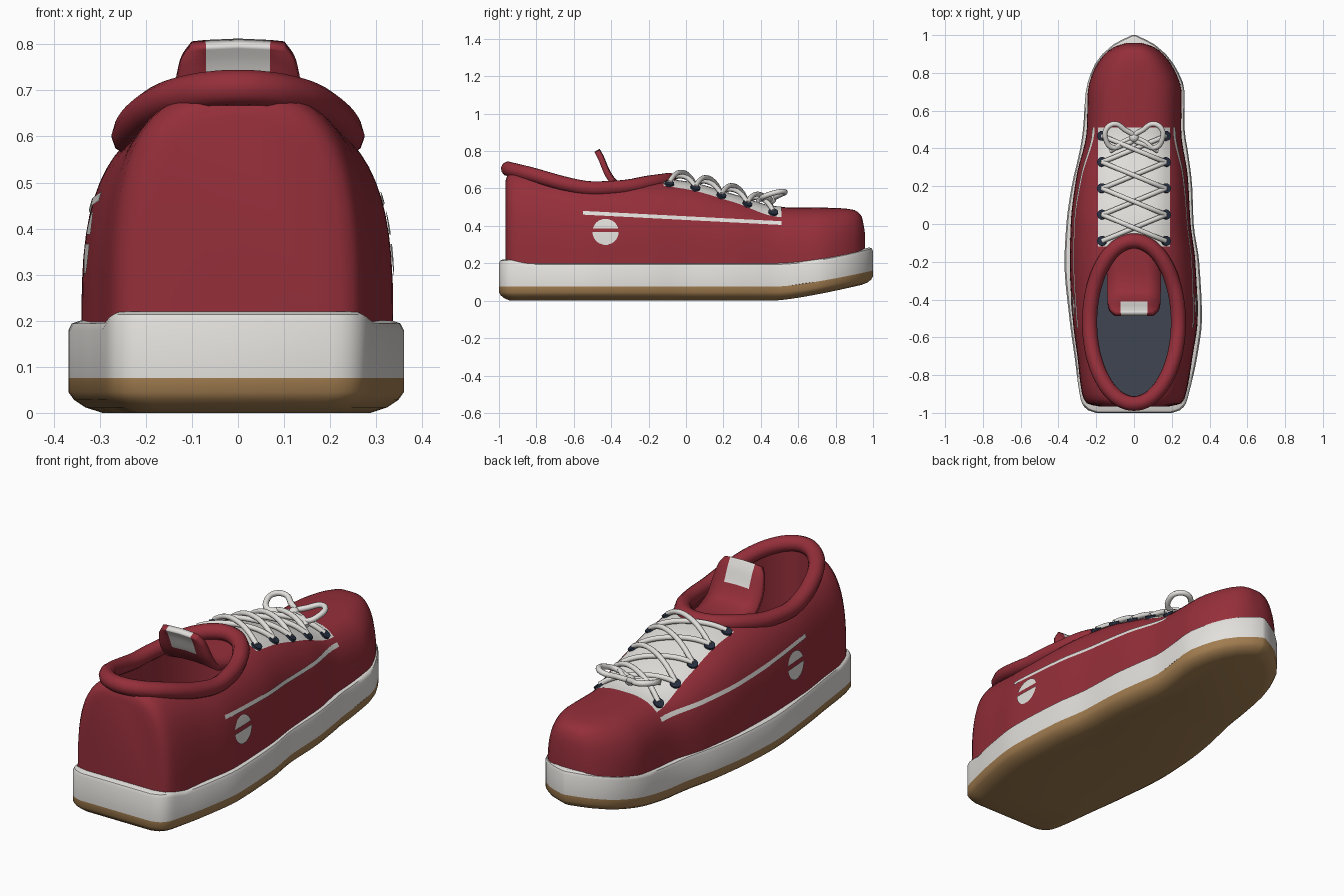
import bpy, bmesh, math
from mathutils import Vector

if "Cube" in bpy.data.objects:
    bpy.data.objects.remove(bpy.data.objects["Cube"])


def material(name, rgb):
    m = bpy.data.materials.new(name)
    m.diffuse_color = (*rgb, 1)
    m.use_nodes = True
    m.node_tree.nodes["Principled BSDF"].inputs["Base Color"].default_value = m.diffuse_color
    return m


RED = material("red canvas", (0.30, 0.028, 0.042))
WHITE = material("off white", (0.76, 0.74, 0.71))
TAN = material("tan rubber", (0.36, 0.205, 0.08))
INSOLE = material("slate lining", (0.05, 0.06, 0.085))
NAVY = material("navy eyelet", (0.02, 0.03, 0.055))


def sample(table, y):
    """Monotone cubic interpolation of rows (key, a, b, ...)."""
    y = min(max(y, table[0][0]), table[-1][0])
    i = max(k for k in range(len(table) - 1) if table[k][0] <= y)

    def slope(k, c):
        if k == 0 or k == len(table) - 1:
            k = min(k, len(table) - 2)
            return (table[k + 1][c] - table[k][c]) / (table[k + 1][0] - table[k][0])
        p, q = [(table[j + 1][c] - table[j][c]) / (table[j + 1][0] - table[j][0]) for j in (k - 1, k)]
        return 2 * p * q / (p + q) if p * q > 0 else 0
    a, b = table[i], table[i + 1]
    d = b[0] - a[0]
    t = (y - a[0]) / d
    return [(2*t**3 - 3*t**2 + 1) * a[c] + (t**3 - 2*t*t + t) * d * slope(i, c)
            + (3*t*t - 2*t**3) * b[c] + (t**3 - t*t) * d * slope(i + 1, c) for c in range(1, len(a))]


def stations(table, step):
    ys = []
    for a, b in zip(table, table[1:]):
        n = max(2, round((b[0] - a[0]) / step))
        ys += [a[0] + (b[0] - a[0]) * k / n for k in range(n)]
    return ys + [table[-1][0]]


def make(name, rows, mats, closed=False, caps=False, angle=40):
    """Skin a list of equally long point rows."""
    bm = bmesh.new()
    vs = [[bm.verts.new(p) for p in r] for r in rows]
    n = len(rows[0])
    for r, s in zip(vs, vs[1:]):
        for j in range(n if closed else n - 1):
            k = (j + 1) % n
            bm.faces.new((r[j], r[k], s[k], s[j]))
    if caps:
        bm.faces.new(vs[0])
        bm.faces.new(vs[-1])
    bmesh.ops.recalc_face_normals(bm, faces=bm.faces)
    me = bpy.data.meshes.new(name)
    bm.to_mesh(me)
    bm.free()
    ob = bpy.data.objects.new(name, me)
    bpy.context.collection.objects.link(ob)
    for m in mats:
        me.materials.append(m)
    smooth(ob, angle)
    return ob


def smooth(ob, angle=40):
    bpy.ops.object.select_all(action='DESELECT')
    bpy.context.view_layer.objects.active = ob
    ob.select_set(True)
    bpy.ops.object.shade_smooth_by_angle(angle=math.radians(angle))


def tube(name, pts, radius, mat, cyclic=False):
    cu = bpy.data.curves.new(name, 'CURVE')
    cu.dimensions = '3D'
    cu.bevel_depth, cu.bevel_resolution, cu.resolution_u = radius, 3, 4
    cu.use_fill_caps = True
    sp = cu.splines.new('BEZIER')
    sp.bezier_points.add(len(pts) - 1)
    for b, p in zip(sp.bezier_points, pts):
        b.co = p
        b.handle_left_type = b.handle_right_type = 'AUTO'
    sp.use_cyclic_u = cyclic
    ob = bpy.data.objects.new(name, cu)
    bpy.context.collection.objects.link(ob)
    cu.materials.append(mat)
    bpy.ops.object.select_all(action='DESELECT')
    bpy.context.view_layer.objects.active = ob
    ob.select_set(True)
    bpy.ops.object.convert(target='MESH')
    smooth(bpy.context.object, 60)


# Sole: outline (y, left, right) stacked in inset layers, toe springs upward
OUT = [(-1, .20, .20), (-.985, .245, .245), (-.95, .275, .275), (-.9, .288, .29), (-.7, .315, .335),
       (-.5, .342, .36), (-.2, .368, .345), (0, .358, .316), (.2, .33, .308), (.4, .285, .283), (.5, .27, .268),
       (.7, .255, .268), (.85, .205, .208), (.95, .11, .11), (1, .01, .01)]
oy = stations(OUT, .05)
outline = [(sample(OUT, y)[1], y) for y in oy] + [(-sample(OUT, y)[0], y) for y in reversed(oy)]


def spring(y, power):
    return .085 * max(0, (y - .5) / .5) ** power


def sole_layer(inset, dz, top=False):
    pts = []
    for x, y in outline:
        z = .20 + spring(y, 1.6) + .02 * min(1, max(0, (-y - .85) / .1)) if top else spring(y, 1.3)
        pts.append((x * (1 - inset / .3), y * (1 - inset), z + dz))
    return pts


make("outsole", [sole_layer(.06, 0), sole_layer(.03, .012), sole_layer(.01, .028), sole_layer(0, .045),
                 sole_layer(0, .076)], [TAN], True, True)
make("midsole", [sole_layer(0, .076), sole_layer(0, -.02, True), sole_layer(.006, -.006, True),
                 sole_layer(.02, 0, True)], [WHITE], True, True)

# Upper: rounded box sections (y, left, right, height)
UP = [(-.965, .19, .19, .64), (-.95, .25, .25, .68), (-.9, .275, .275, .70), (-.7, .30, .31, .68),
      (-.5, .325, .337, .66), (-.2, .34, .325, .652), (0, .335, .30, .635), (.25, .305, .285, .567),
      (.5, .25, .25, .50), (.7, .245, .252, .498), (.82, .21, .212, .495), (.9, .155, .155, .485),
      (.94, .10, .10, .45), (.957, .045, .045, .36)]
ZB = .18


def top_z(x, y):
    l, r, h = sample(UP, y)
    return ZB + (h - ZB) * max(0, 1 - abs(x / (r if x > 0 else l)) ** 3) ** (1 / 3)


def side_x(y, z, side):
    l, r, h = sample(UP, y)
    return side * (r if side > 0 else l) * max(0, 1 - ((z - ZB) / (h - ZB)) ** 3) ** (1 / 3)


sections = []
for y in stations(UP, .04):
    l, r, h = sample(UP, y)
    ring = []
    for k in range(33):
        a = math.pi * k / 32
        c, s = math.cos(a), max(0, math.sin(a))
        ring.append(((r if c > 0 else l) * math.copysign(abs(c) ** (2 / 3), c), y, ZB + (h - ZB) * s ** (2 / 3)))
    sections.append(ring)
upper = make("upper", sections, [RED, INSOLE], True, True)

# Foot opening
CY = -.52


def ellipse(rx, ry, n):
    return [(rx * math.cos(2 * math.pi * k / n), CY + ry * math.sin(2 * math.pi * k / n)) for k in range(n)]


cutter = make("opening_cutter", [[(x, y, z) for x, y in ellipse(.212, .405, 64)] for z in (.25, 1)],
              [RED], True, True)
cutter.hide_render = True
mod = upper.modifiers.new("opening", 'BOOLEAN')
mod.operation, mod.object, mod.solver = 'DIFFERENCE', cutter, 'EXACT'
bpy.context.view_layer.objects.active = upper
bpy.ops.object.modifier_apply(modifier=mod.name)
bpy.data.objects.remove(cutter)
for p in upper.data.polygons:
    p.material_index = int(p.normal.z > .9 and abs(p.center.z - .25) < .01)
smooth(upper)

# Padded collar
RIM = [(-.95, .705), (-.8, .668), (-.65, .625), (-.5, .60), (-.35, .605), (-.2, .63), (-.09, .645)]
tube("collar", [(x, y, sample(RIM, y)[0]) for x, y in ellipse(.235, .43, 24)], .04, RED, True)

# Tongue with label: (step, y, z, half width)
TONGUE = [(0, -.475, .805, .10), (1, -.455, .77, .125), (2, -.415, .68, .14), (3, -.36, .62, .14),
          (4, -.25, .60, .14), (5, -.08, .60, .13)]
rows = []
for k in range(26):
    y, z, w = sample(TONGUE, k / 5)
    rows.append([(x, y, z - .012 * (x / .14) ** 2) for x in (-w, -.07, 0, .07, w)])
tongue = make("tongue", rows, [RED, WHITE])
for p in tongue.data.polygons:
    p.material_index = int(abs(p.center.x) < .07 and p.center.z > .69)
mod = tongue.modifiers.new("thickness", 'SOLIDIFY')
mod.thickness, mod.offset = .03, 0
bpy.context.view_layer.objects.active = tongue
bpy.ops.object.modifier_apply(modifier=mod.name)

# Lacing panel laid on the throat
make("lace_panel", [[(x, y, top_z(x, y) + .004) for x in [-.19 + .38 * i / 16 for i in range(17)]]
                    for y in [-.12 + .63 * j / 24 for j in range(25)]], [WHITE])


# Side stripe and split disc on both sides
def decal(name, side, outline_rows):
    make(name, [[(side_x(y, z, side) + side * .004, y, z) for y, z in r] for r in outline_rows], [WHITE])


def disc_rows(z0, z1):
    rows = []
    for k in range(9):
        z = z0 + (z1 - z0) * k / 8
        w = math.sqrt(max(1e-5, .07 ** 2 - (z - .368) ** 2))
        rows.append([(-.43 + w * t / 3, z) for t in range(-3, 4)])
    return rows


for side, tag in ((1, "right"), (-1, "left")):
    decal(tag + "_stripe", side, [[(y, .47 - .055 * (y + .55) / 1.06 + d) for y in
                                   [-.55 + 1.06 * k / 30 for k in range(31)]] for d in (-.01, 0, .01)])
    decal(tag + "_disc_top", side, disc_rows(.387, .437))
    decal(tag + "_disc_bottom", side, disc_rows(.299, .367))

# Eyelets and criss-cross laces
EY = [-.09 + .139 * i for i in range(5)]
for i, y in enumerate(EY):
    for s in (-1, 1):
        x = s * .168
        n = Vector((top_z(x - .01, y) - top_z(x + .01, y), top_z(x, y - .01) - top_z(x, y + .01), .02))
        bpy.ops.mesh.primitive_cylinder_add(vertices=20, radius=.026, depth=.02, location=(x, y, top_z(x, y) + .003),
                                            rotation=n.to_track_quat('Z', 'Y').to_euler())
        eyelet = bpy.context.object
        eyelet.name = "eyelet"
        eyelet.data.materials.append(NAVY)
        smooth(eyelet)
        if i < 4:
            pts = []
            for k in range(9):
                t = k / 8
                px, py = x * (1 - 2 * t), y + .139 * t
                pts.append((px, py, top_z(px, py) + .012 + (.026 + .011 * s) * math.sin(math.pi * t)))
            tube("lace", pts, .013, WHITE)

# Bow: two loops, two tails and a knot
for s in (-1, 1):
    loop = [(0, .455, .545), (.05, .50, .565), (.10, .53, .58), (.145, .505, .583), (.15, .45, .57),
            (.115, .405, .55), (.06, .42, .545)]
    tube("bow_loop", [(s * x, y, z) for x, y, z in loop], .014, WHITE, True)
    tail = [(0, .46, .54), (.05, .44, .545), (.09, .41, .55), (.125, .385, .535)]
    tube("bow_tail", [(s * x, y, z) for x, y, z in tail], .012, WHITE)
bpy.ops.mesh.primitive_uv_sphere_add(segments=16, ring_count=10, radius=.026, location=(0, .457, .543))
knot = bpy.context.object
knot.name = "bow_knot"
knot.data.materials.append(WHITE)
smooth(knot, 60)
